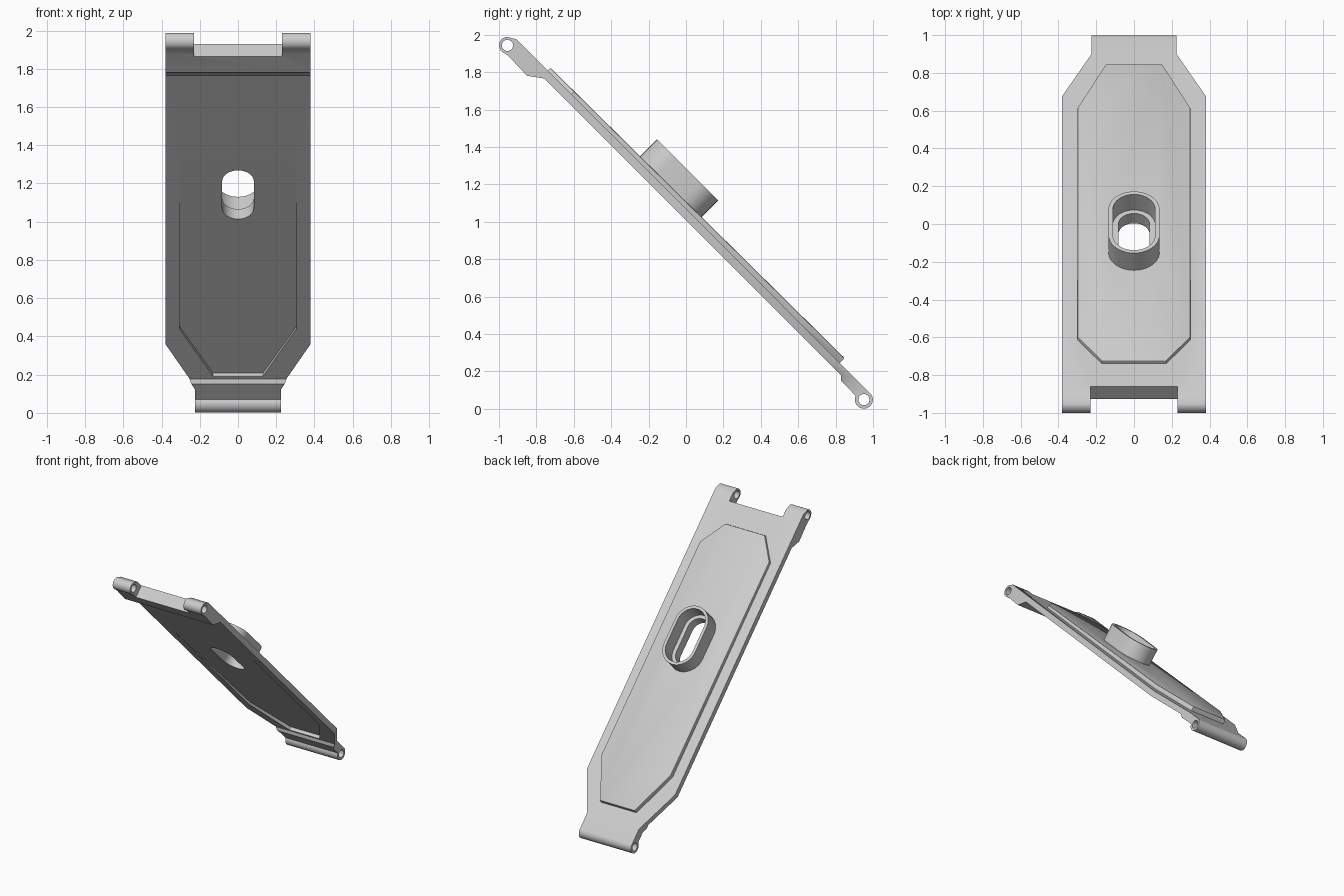
import bpy, bmesh, math
from mathutils import Matrix

if "Cube" in bpy.data.objects:
    bpy.data.objects.remove(bpy.data.objects["Cube"])

mat = bpy.data.materials.new("light grey")
mat.use_nodes = True
GREY = (0.6, 0.6, 0.6, 1)
mat.diffuse_color = GREY
mat.node_tree.nodes["Principled BSDF"].inputs["Base Color"].default_value = GREY


def prism(name, points, low, high, place):
    """Extrude an outline; place(a, b, t) maps outline and depth to x, y, z."""
    bm = bmesh.new()
    rings = [[bm.verts.new(place(a, b, t)) for a, b in points] for t in (low, high)]
    bm.faces.new(rings[0])
    bm.faces.new(rings[1])
    n = len(points)
    for i in range(n):
        j = (i + 1) % n
        bm.faces.new((rings[0][i], rings[0][j], rings[1][j], rings[1][i]))
    bmesh.ops.recalc_face_normals(bm, faces=bm.faces)
    mesh = bpy.data.meshes.new(name)
    bm.to_mesh(mesh)
    bm.free()
    mesh.materials.append(mat)
    obj = bpy.data.objects.new(name, mesh)
    bpy.context.collection.objects.link(obj)
    return obj


def across(a, b, t):
    return (t, a, b)


def upright(a, b, t):
    return (a, b, t)


def tilted(slope):
    return lambda a, b, t: (a, b, t + slope * b)


def arc(cx, cy, r, start, end, steps):
    angles = [math.radians(start + (end - start) * i / steps) for i in range(steps + 1)]
    return [(cx + r * math.cos(a), cy + r * math.sin(a)) for a in angles]


def mirrored(half):
    return half + [(-x, y) for x, y in reversed(half)]


def stadium(r, half_length):
    k = half_length - r
    return arc(0, MID + k, r, 0, 180, 20) + arc(0, MID - k, r, 180, 360, 20)


def combine(target, other, operation):
    mod = target.modifiers.new("join", "BOOLEAN")
    mod.operation = operation
    mod.solver = "EXACT"
    mod.object = other
    bpy.context.view_layer.objects.active = target
    bpy.ops.object.modifier_apply(modifier=mod.name)
    bpy.data.objects.remove(other)


MID = -0.19           # centre of the slotted boss along the plate
FRONT = (-1.342, -0.008)
BACK = (1.345, 0)

# Side profile with both hinge barrels
profile = ([(-1.33, 0.049)] + arc(*FRONT, 0.045, 135, 300, 16)
           + [(-1.289, -0.045), (-1.153, -0.049), (-1.078, 0.005),
              (1.167, 0.005), (1.187, -0.015)]
           + arc(*BACK, 0.048, -160, 88, 22))
plate = prism("hinged_plate", profile, -0.38, 0.38, across)

# Outline with front notch and narrowed back hinge
outline = mirrored([(0.23, -1.266), (0.23, -1.5), (0.38, -1.5), (0.38, 0.91),
                    (0.225, 1.225), (0.225, 1.5)])
combine(plate, prism("outline_cutter", outline, -0.3, 0.3, upright), "INTERSECT")

# Raised panel with a softened upper edge
panel_shape = mirrored([(0.17, -1.095), (0.3, -0.915), (0.3, 0.79), (0.15, 1.115)])
panel = prism("raised_panel", panel_shape, 0.036, 0.077, tilted(0.0065))
bm = bmesh.new()
bm.from_mesh(panel.data)
rim = [e for e in bm.edges if all(v.co.z > 0.06 for v in e.verts)]
bmesh.ops.bevel(bm, geom=rim, offset=0.008, segments=2, affect="EDGES", profile=0.5)
bm.to_mesh(panel.data)
bm.free()
combine(plate, panel, "UNION")

# Shallow sloping pocket underneath
pocket_shape = mirrored([(0.305, -0.5), (0.305, 0.8), (0.13, 1.15)])
combine(plate, prism("pocket_cutter", pocket_shape, -0.1, 0.0125, tilted(0.015)), "DIFFERENCE")

# Slotted boss with an inner ledge
combine(plate, prism("boss", stadium(0.135, 0.231), 0.03, 0.203, upright), "UNION")
combine(plate, prism("boss_recess", stadium(0.112, 0.209), 0.086, 0.3, upright), "DIFFERENCE")
combine(plate, prism("slot", stadium(0.083, 0.183), -0.2, 0.3, upright), "DIFFERENCE")

# Hinge pin holes
for centre in (FRONT, BACK):
    hole = arc(*centre, 0.03, 0, 345, 23)
    combine(plate, prism("pin_hole", hole, -0.5, 0.5, across), "DIFFERENCE")

# Lean the whole plate at forty-five degrees
plate.data.transform(Matrix.Translation((0, 0, 1)) @ Matrix.Rotation(math.radians(-45), 4, "X"))
bpy.ops.object.select_all(action="DESELECT")
plate.select_set(True)
bpy.context.view_layer.objects.active = plate
bpy.ops.object.shade_smooth_by_angle(angle=math.radians(30))
